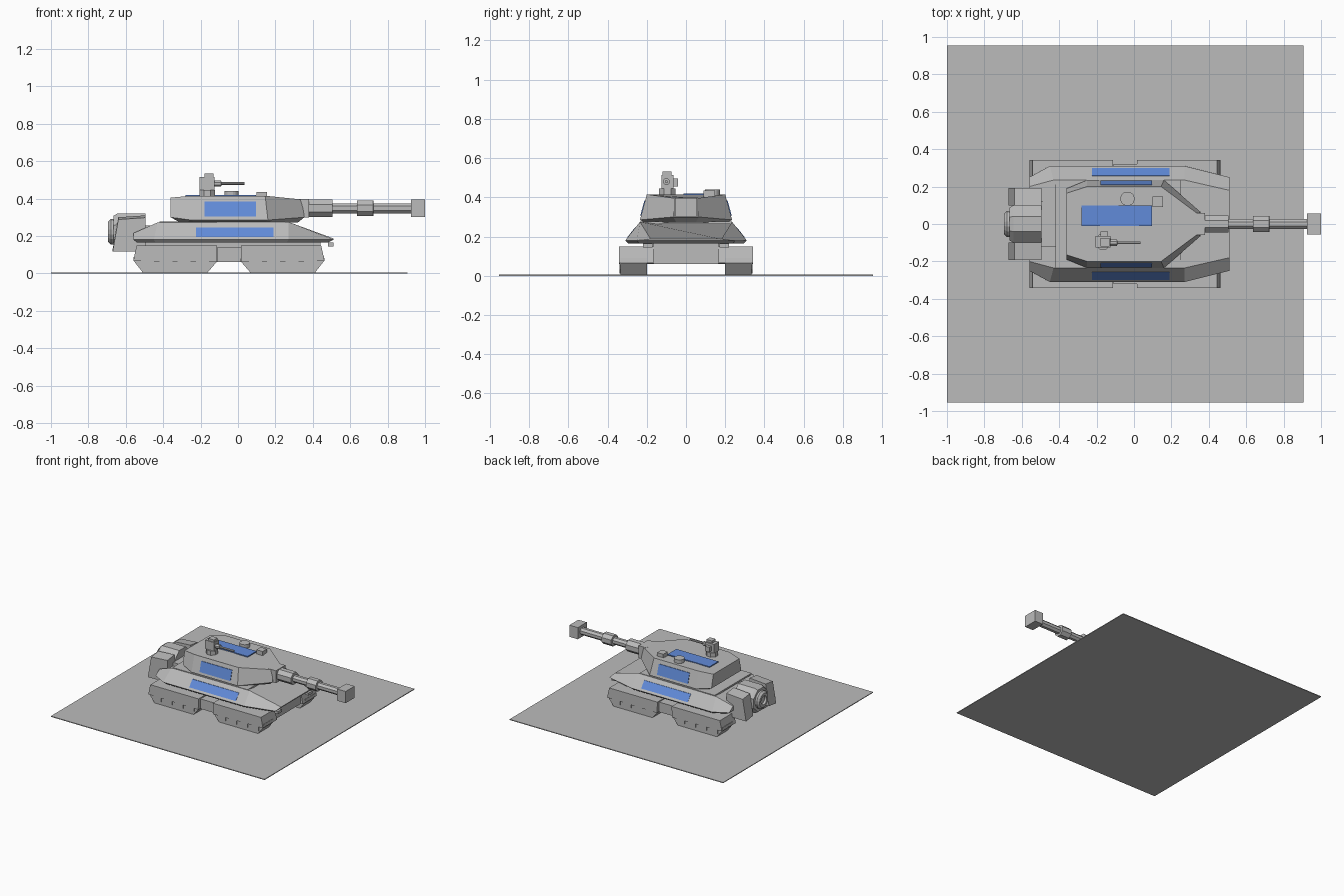
import bpy, bmesh, math
from mathutils import Vector

if "Cube" in bpy.data.objects:
    bpy.data.objects.remove(bpy.data.objects["Cube"])


def material(name, rgb):
    m = bpy.data.materials.new(name)
    m.diffuse_color = (*rgb, 1)
    m.use_nodes = True
    m.node_tree.nodes["Principled BSDF"].inputs["Base Color"].default_value = m.diffuse_color
    return m


GREY = material("armour grey", (0.50, 0.50, 0.50))
BLUE = material("panel blue", (0.12, 0.26, 0.70))


def finish(name, bm, mat=GREY):
    bmesh.ops.recalc_face_normals(bm, faces=bm.faces)
    me = bpy.data.meshes.new(name)
    bm.to_mesh(me)
    bm.free()
    me.materials.append(mat)
    ob = bpy.data.objects.new(name, me)
    bpy.context.collection.objects.link(ob)
    return ob


def loft(name, rings, mat=GREY):
    """Skin equal-length rings of points and cap both ends."""
    bm = bmesh.new()
    vs = [[bm.verts.new(p) for p in r] for r in rings]
    n = len(vs[0])
    for a, b in zip(vs, vs[1:]):
        for i in range(n):
            j = (i + 1) % n
            bm.faces.new((a[i], a[j], b[j], b[i]))
    bm.faces.new(vs[0])
    bm.faces.new(vs[-1])
    return finish(name, bm, mat)


def box(name, x, y, z, mat=GREY):
    ring = lambda h: [(x[0], y[0], h), (x[1], y[0], h), (x[1], y[1], h), (x[0], y[1], h)]
    return loft(name, [ring(z[0]), ring(z[1])], mat)


def tube(name, start, axis, profile, sides=8):
    """Faceted turned part: profile holds (distance along axis, radius)."""
    rings = []
    for d, r in profile:
        ring = []
        for i in range(sides):
            a = math.tau * (i + 0.5) / sides
            c, s = r * math.cos(a), r * math.sin(a)
            ring.append(Vector(start) + Vector({"x": (d, c, s), "y": (c, d, s), "z": (c, s, d)}[axis]))
        rings.append(ring)
    return loft(name, rings)


def plan(half, z):
    """Mirror a half outline (rear to front, y > 0) across y; z may vary per point."""
    zs = z if isinstance(z, list) else [z] * len(half)
    pts = [(x, y, h) for (x, y), h in zip(half, zs)]
    return pts + [(x, -y, h) for x, y, h in reversed(pts)]


# Ground plate
box("ground_plate", (-1, 0.905), (-0.955, 0.955), (0, 0.006))

# Hull: lower skirt, shoulder and deck
outer = [(-0.56, 0.25), (-0.45, 0.31), (0.27, 0.31), (0.51, 0.25)]
loft("hull", [
    plan([(-0.54, 0.24), (-0.44, 0.295), (0.26, 0.295), (0.48, 0.24)], 0.165),
    plan(outer, 0.18),
    plan([(-0.56, 0.20), (-0.43, 0.235), (0.27, 0.235), (0.51, 0.18)], [0.215, 0.272, 0.275, 0.187])])
box("hull_deck", (-0.42, 0.25), (-0.235, 0.235), (0.265, 0.278))
box("belly", (-0.50, 0.44), (-0.165, 0.165), (0.06, 0.168))

# Turret: undercut base, widest ring, sloping sides and roof
loft("turret", [
    plan([(-0.31, 0.17), (-0.23, 0.21), (0.14, 0.21), (0.32, 0.05)], 0.272),
    plan([(-0.36, 0.19), (-0.25, 0.235), (0.16, 0.235), (0.355, 0.065)], [0.30, 0.285, 0.285, 0.30]),
    plan([(-0.36, 0.165), (-0.25, 0.20), (0.145, 0.20), (0.34, 0.055)], [0.405, 0.415, 0.415, 0.395])])
box("mantlet", (0.31, 0.38), (-0.06, 0.06), (0.298, 0.398))

# Gun barrel with collar, sleeve and muzzle block
tube("barrel", (0, 0, 0.348), "x", [
    (0.37, 0.05), (0.505, 0.05), (0.506, 0.029), (0.635, 0.029), (0.637, 0.046),
    (0.723, 0.046), (0.725, 0.029), (0.93, 0.029)])
box("muzzle", (0.925, 1.0), (-0.057, 0.057), (0.302, 0.396))

# Roof fittings
box("roof_panel", (-0.28, 0.095), (-0.012, 0.1), (0.412, 0.42), BLUE)
tube("round_hatch", (-0.035, 0.135, 0.41), "z", [(0, 0.038), (0.03, 0.038)], 16)
box("square_hatch", (0.1, 0.155), (0.09, 0.147), (0.40, 0.436))

# Roof machine gun
tube("gun_mount", (-0.165, -0.095, 0.41), "z", [(0, 0.045), (0.035, 0.045), (0.036, 0.03), (0.06, 0.03)])
box("gun_body", (-0.205, -0.125), (-0.125, -0.065), (0.445, 0.515))
box("gun_sight", (-0.18, -0.13), (-0.12, -0.075), (0.51, 0.533))
box("gun_ammo", (-0.18, -0.14), (-0.07, -0.04), (0.455, 0.495))
tube("gun_barrel", (0, -0.10, 0.48), "x", [(-0.13, 0.018), (-0.09, 0.018), (-0.089, 0.008), (0.035, 0.008)])

# Rear engine with nozzle
tube("engine", (0, 0, 0.22), "x", [(-0.665, 0.095), (-0.645, 0.108), (-0.495, 0.108)])
tube("engine_nozzle", (0, 0, 0.222), "x", [
    (-0.68, 0.03), (-0.695, 0.035), (-0.695, 0.055), (-0.68, 0.07), (-0.655, 0.07)], 16)
box("engine_link", (-0.51, -0.40), (-0.12, 0.12), (0.15, 0.255))

for s, side in ((-1, "right"), (1, "left")):
    # Engine side pods
    prof = [(-0.67, 0.13), (-0.495, 0.13), (-0.495, 0.31), (-0.64, 0.30)]
    loft(f"engine_pod_{side}", [[(x, s * y, z - d) for x, z in prof] for y, d in ((0.10, 0), (0.192, 0.012))])

    # Blue panels lying on the sloped hull and turret sides
    for name, x0, x1, (ya, za), (yb, zb) in (
            ("hull_panel", -0.225, 0.19, (0.2965, 0.195), (0.2565, 0.246)),
            ("turret_panel", -0.18, 0.095, (0.2296, 0.305), (0.2081, 0.385))):
        rings = []
        for o in (-0.003, 0.004):
            rings.append([(x0, s * (ya + o), za), (x1, s * (ya + o), za),
                          (x1, s * (yb + o), zb), (x0, s * (yb + o), zb)])
        loft(f"{name}_{side}", rings, BLUE)

    # Track pods, each with guard, tread, wheels and end flaps
    for cx, m, end in ((-0.337, 1, "rear"), (0.24, -1, "front")):
        tag = f"{end}_{side}"
        lower = [(-0.223, 0.07), (-0.173, 0.006), (0.175, 0.006), (0.222, 0.06), (0.222, 0.09), (-0.22, 0.09)]
        upper = [(-0.223, 0.066), (0.222, 0.06), (0.225, 0.148), (-0.205, 0.148)]
        for name, pr, y0, y1 in (("tread", lower, 0.20, 0.334), ("track_guard", upper, 0.165, 0.343)):
            loft(f"{name}_{tag}", [[(cx + m * x, s * y, z) for x, z in pr] for y in (y0, y1)])
        for i in range(4):
            tube(f"wheel_{tag}_{i}", (cx + (i - 1.5) * 0.098, s * 0.325, 0.052), "y",
                 [(0, 0.04), (s * 0.015, 0.04)], 6)
    # Axle block between the pods and nose lamp
    box(f"axle_block_{side}", (-0.11, 0.015), sorted((s * 0.15, s * 0.32)), (0.06, 0.14))
    box(f"nose_lamp_{side}", (0.48, 0.51), sorted((s * 0.17, s * 0.22)), (0.145, 0.165))
